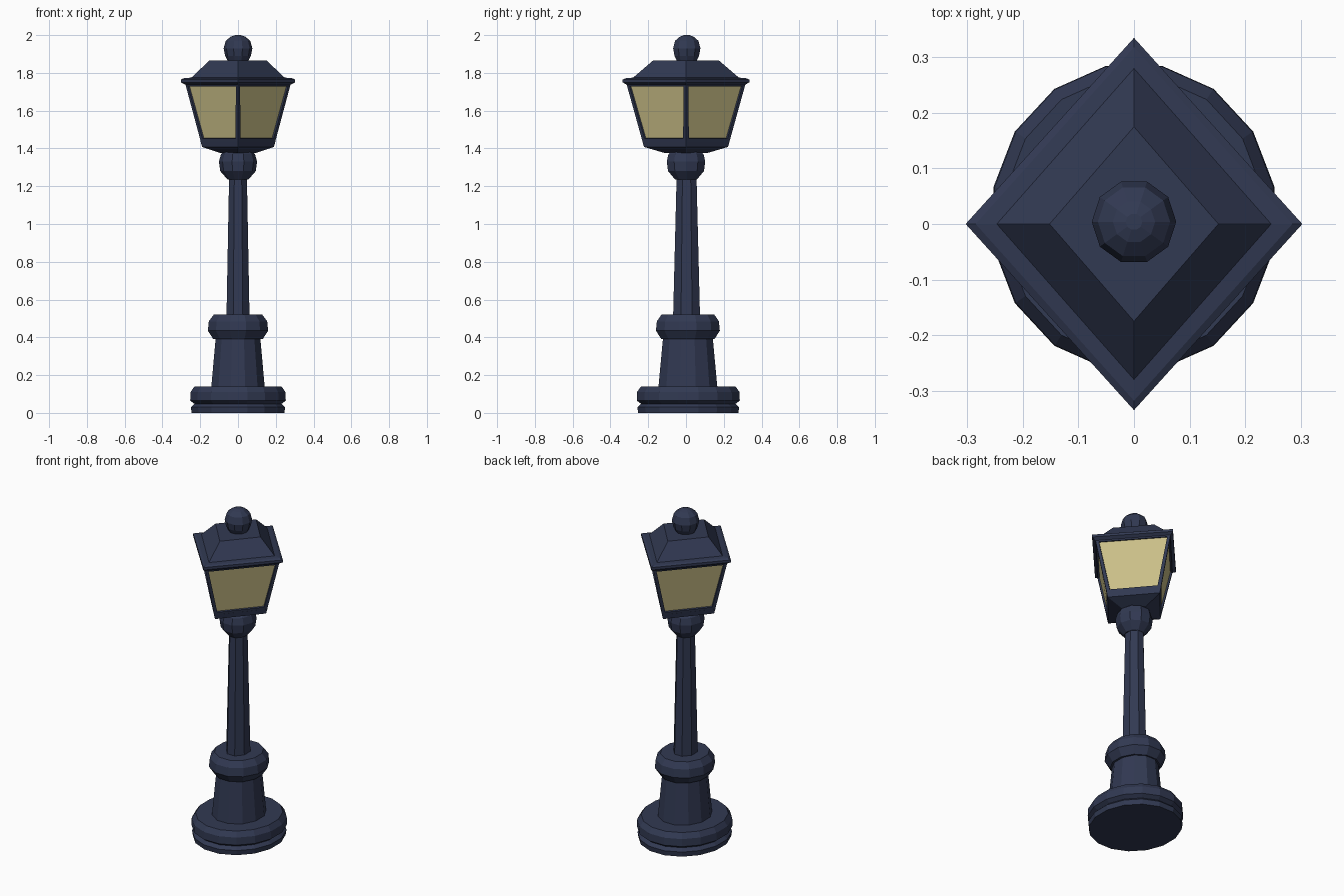
import bpy, bmesh, math

if "Cube" in bpy.data.objects:
    bpy.data.objects.remove(bpy.data.objects["Cube"])


def material(name, rgb):
    m = bpy.data.materials.new(name)
    m.diffuse_color = (*rgb, 1)
    m.use_nodes = True
    m.node_tree.nodes["Principled BSDF"].inputs["Base Color"].default_value = m.diffuse_color
    return m


navy = material("navy_iron", (0.031, 0.041, 0.085))
amber = material("amber_glass", (0.6, 0.53, 0.25))


def lathe(name, profile, sides, cy=0.0, turn=0.0, glass=False):
    """Stack of elliptical rings (z, x radius, y radius), capped at both ends."""
    bm = bmesh.new()
    rings = []
    for z, rx, ry in profile:
        rings.append([bm.verts.new((rx * math.cos(turn + math.tau * i / sides),
                                    cy + ry * math.sin(turn + math.tau * i / sides), z))
                      for i in range(sides)])
    walls = []
    for a, b in zip(rings, rings[1:]):
        for i in range(sides):
            j = (i + 1) % sides
            walls.append(bm.faces.new((a[i], a[j], b[j], b[i])))
    bm.faces.new(rings[0][::-1])
    bm.faces.new(rings[-1])
    bmesh.ops.recalc_face_normals(bm, faces=bm.faces)
    if glass:
        # frame around each pane, panes slightly recessed
        bmesh.ops.inset_individual(bm, faces=walls, thickness=0.026)
        bmesh.ops.inset_individual(bm, faces=walls, thickness=0.001, depth=-0.01)
        for f in walls:
            f.material_index = 1
    me = bpy.data.meshes.new(name)
    bm.to_mesh(me)
    bm.free()
    me.materials.append(navy)
    me.materials.append(amber)
    ob = bpy.data.objects.new(name, me)
    bpy.context.collection.objects.link(ob)
    return ob


# Foot, pedestal and collar
lathe("base_disc", [(0, .25, .27), (.03, .255, .275), (.048, .235, .255), (.065, .258, .278),
                    (.11, .256, .277), (.14, .235, .255)], 16, .012, math.pi / 16)
lathe("pedestal", [(.13, .147, .162), (.40, .122, .136)], 12, .01, math.pi / 12)
lathe("collar", [(.39, .135, .145), (.435, .165, .175), (.485, .16, .17), (.52, .133, .145)],
      12, .01, math.pi / 12)

# Pole and knuckle ball
lathe("pole", [(.51, .066, .077), (1.25, .051, .057)], 8, .003, math.pi / 8)
lathe("knuckle", [(1.235, .055, .06), (1.28, .094, .1), (1.33, .101, .107),
                  (1.37, .09, .098), (1.40, .06, .065)], 10, 0)

# Lantern: diamond plan with corners on the axes
lathe("lantern_bottom", [(1.375, .09, .11), (1.408, .19, .222), (1.437, .198, .231)], 4)
lathe("lantern_body", [(1.432, .196, .229), (1.745, .28, .316)], 4, glass=True)
lathe("roof", [(1.735, .275, .31), (1.75, .303, .335), (1.765, .303, .335), (1.772, .285, .318),
               (1.775, .247, .28), (1.865, .152, .175)], 4)

# Finial ball
lathe("finial", [(1.855, .05, .05), (1.89, .068, .068), (1.93, .076, .076),
                 (1.97, .065, .065), (1.992, .038, .038), (2.0, .015, .015)], 10, .004)
